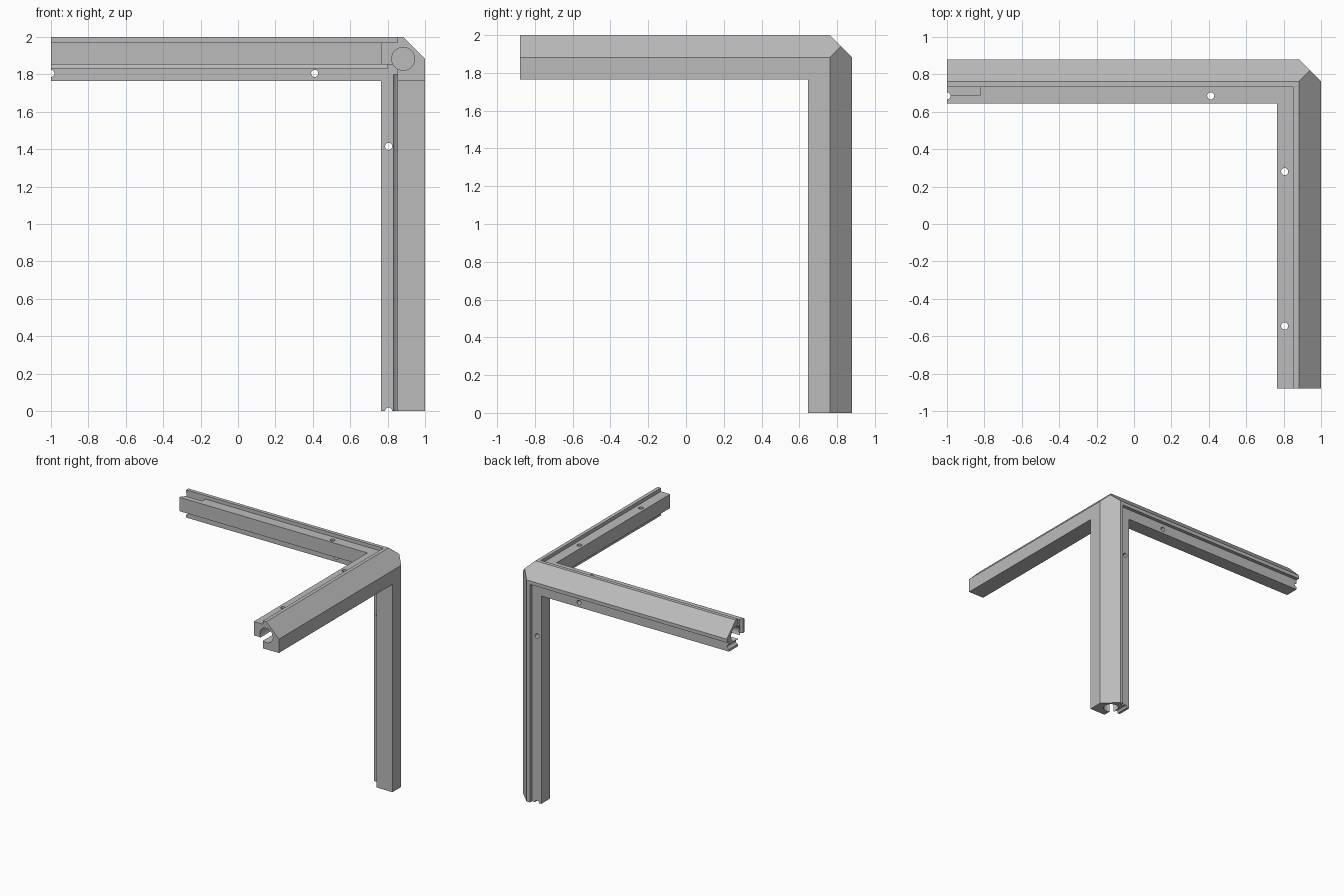
import bpy
import bmesh
import math
from mathutils import Matrix, Vector

cube = bpy.data.objects.get("Cube")
if cube:
    bpy.data.objects.remove(cube, do_unlink=True)

# Overall frame: the three arms meet at the outer corner
X, Y, Z = 1.0, 0.88, 2.0
CORNER = Vector((X, Y, Z))
LOW = Vector((-X, -Y, 0))
W = 0.235           # arm width
T = 0.148           # thickness of each L plate
MID = W / 2         # chamfer size and bore centre
LIP = 0.03          # depth of the panel rebates
AXES = [Vector((1, 0, 0)), Vector((0, 1, 0)), Vector((0, 0, 1))]

metal = bpy.data.materials.new("grey metal")
metal.use_nodes = True
metal.diffuse_color = (0.5, 0.5, 0.5, 1)
metal.node_tree.nodes["Principled BSDF"].inputs["Base Color"].default_value = (0.5, 0.5, 0.5, 1)


def make(name, bm):
    bmesh.ops.recalc_face_normals(bm, faces=bm.faces)
    mesh = bpy.data.meshes.new(name)
    bm.to_mesh(mesh)
    bm.free()
    obj = bpy.data.objects.new(name, mesh)
    bpy.context.collection.objects.link(obj)
    return obj


def box(name, a, b, turn=None):
    a, b = Vector(a), Vector(b)
    bm = bmesh.new()
    mat = Matrix.Translation((a + b) / 2) @ (turn or Matrix()) @ Matrix.Diagonal((*(b - a), 1))
    bmesh.ops.create_cube(bm, size=1, matrix=mat)
    return make(name, bm)


def rod(name, start, end, radius, sides):
    start, end = Vector(start), Vector(end)
    d = end - start
    bm = bmesh.new()
    mat = Matrix.Translation((start + end) / 2) @ d.to_track_quat('Z', 'Y').to_matrix().to_4x4()
    bmesh.ops.create_cone(bm, cap_ends=True, segments=sides, radius1=radius, radius2=radius,
                          depth=d.length, matrix=mat)
    return make(name, bm)


def plate(name, n):
    """L-shaped plate lying against the outer face of axis n."""
    i, j = [k for k in range(3) if k != n]
    bm = bmesh.new()
    inner = CORNER - Vector((W, W, W))
    outline = [(LOW[i], CORNER[j]), (CORNER[i], CORNER[j]), (CORNER[i], LOW[j]),
               (inner[i], LOW[j]), (inner[i], inner[j]), (LOW[i], inner[j])]
    verts = []
    for a, b in outline:
        p = Vector()
        p[i], p[j], p[n] = a, b, CORNER[n]
        verts.append(bm.verts.new(p))
    face = bm.faces.new(verts)
    ext = bmesh.ops.extrude_face_region(bm, geom=[face])
    moved = [g for g in ext["geom"] if isinstance(g, bmesh.types.BMVert)]
    bmesh.ops.translate(bm, verts=moved, vec=-T * AXES[n])
    return make(name, bm)


def combine(obj, other, operation):
    mod = obj.modifiers.new("join", 'BOOLEAN')
    mod.operation, mod.solver, mod.object = operation, 'EXACT', other
    bpy.context.view_layer.update()
    deps = bpy.context.evaluated_depsgraph_get()
    mesh = bpy.data.meshes.new_from_object(obj.evaluated_get(deps))
    obj.modifiers.clear()
    obj.data = mesh
    bpy.data.objects.remove(other, do_unlink=True)


# Three L plates form the angle-section arms
frame = plate("corner_frame", 2)
combine(frame, plate("back_plate", 1), 'UNION')
combine(frame, plate("side_plate", 0), 'UNION')

cutters = []
# Panel rebates on the top and back faces
cutters.append(box("top_rebate", (-2, -2, Z - LIP), (X - T, Y - T, 3)))
cutters.append(box("back_rebate", (-2, Y - LIP, -1), (X - T, 2, Z - T)))

# Chamfers on the three outer edges
for n in range(3):
    out = (CORNER - CORNER[n] * AXES[n]) * 0
    for k in range(3):
        if k != n:
            out += AXES[k]
    out.normalize()
    half = Vector((0.5, 0.5, 0.5))
    half[n] = 3
    centre = CORNER + out * (0.5 - MID / math.sqrt(2))
    cutters.append(box("chamfer", centre - half, centre + half,
                       Matrix.Rotation(math.pi / 4, 4, AXES[n])))

# Round channels along the arms
for n, stop in enumerate((0.8, Y - MID, 1.8)):
    start = CORNER - Vector((MID, MID, MID))
    end = start.copy()
    start[n], end[n] = LOW[n] - 0.2, stop
    cutters.append(rod("bore", start, end, 0.061, 48))

# Screw holes through the flanges, some halved at the arm ends
flange = 0.195
for x, y in ((0.41, Y - flange), (-X, Y - flange), (X - flange, 0.28), (X - flange, -0.545)):
    cutters.append(rod("top_hole", (x, y, 1.8), (x, y, 2.2), 0.019, 24))
for x, z in ((0.41, Z - flange), (-X, Z - flange), (X - flange, 1.415), (X - flange, 0)):
    cutters.append(rod("back_hole", (x, 0.7, z), (x, 1, z), 0.019, 24))

# Clip pocket at the end of the cross arm
cutters.append(box("clip_pocket", (-1.2, 0.69, Z - 0.06), (-0.82, Y - T + 0.008, Z - LIP + 0.006)))

for c in cutters:
    combine(frame, c, 'DIFFERENCE')

frame.data.materials.clear()
frame.data.materials.append(metal)
for p in frame.data.polygons:
    p.material_index = 0
bpy.ops.object.select_all(action='DESELECT')
frame.select_set(True)
bpy.context.view_layer.objects.active = frame
bpy.ops.object.shade_smooth_by_angle(angle=math.radians(30))
